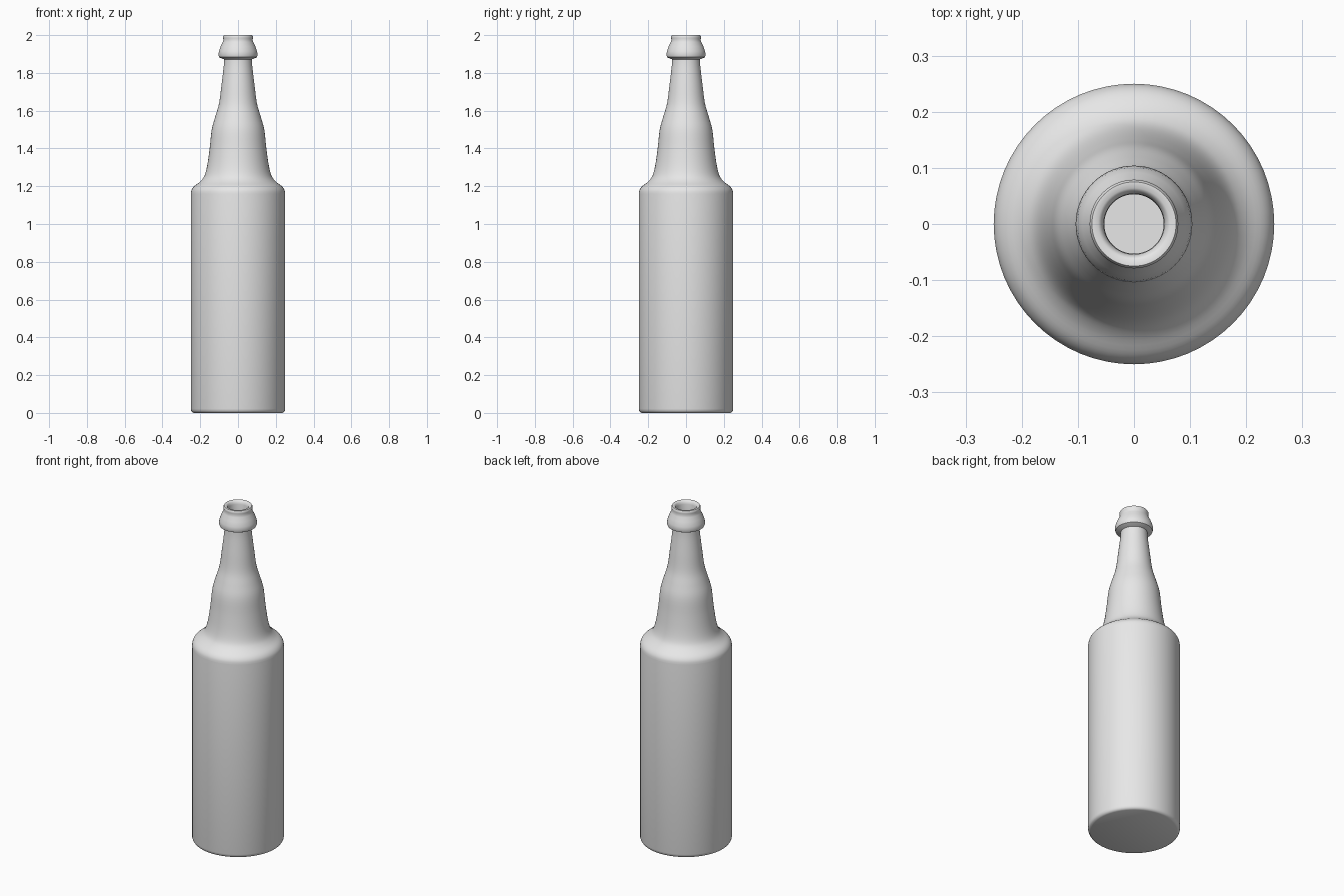
import bpy, bmesh, math
from mathutils import Vector

cube = bpy.data.objects.get("Cube")
if cube:
    bpy.data.objects.remove(cube, do_unlink=True)

SEGMENTS = 64


def make_material(name, value):
    mat = bpy.data.materials.new(name)
    mat.use_nodes = True
    color = (value, value, value, 1)
    mat.diffuse_color = color
    mat.node_tree.nodes["Principled BSDF"].inputs["Base Color"].default_value = color
    return mat


def smooth_curve(points, steps=4):
    """Catmull-Rom curve through (radius, height) points."""
    pts = [Vector(p) for p in points]
    pts = [pts[0]] + pts + [pts[-1]]
    out = []
    for a, b, c, d in zip(pts, pts[1:], pts[2:], pts[3:]):
        for i in range(steps):
            t = i / steps
            out.append(0.5 * (2 * b + (c - a) * t + (2 * a - 5 * b + 4 * c - d) * t * t
                              + (3 * b - a - 3 * c + d) * t ** 3))
    return [tuple(p) for p in out] + [tuple(points[-1])]


def lathe(name, profile, mat):
    bm = bmesh.new()
    verts = [bm.verts.new((r, 0, z)) for r, z in profile]
    edges = [bm.edges.new(pair) for pair in zip(verts, verts[1:])]
    bmesh.ops.spin(bm, geom=verts + edges, cent=(0, 0, 0), axis=(0, 0, 1),
                   angle=math.tau, steps=SEGMENTS, use_merge=True)
    bmesh.ops.remove_doubles(bm, verts=bm.verts[:], dist=0.0001)
    bmesh.ops.recalc_face_normals(bm, faces=bm.faces[:])
    mesh = bpy.data.meshes.new(name)
    bm.to_mesh(mesh)
    bm.free()
    mesh.materials.append(mat)
    obj = bpy.data.objects.new(name, mesh)
    bpy.context.collection.objects.link(obj)
    bpy.ops.object.select_all(action="DESELECT")
    obj.select_set(True)
    bpy.context.view_layer.objects.active = obj
    bpy.ops.object.shade_smooth_by_angle(angle=math.radians(40))
    return obj


# Outer wall: base, straight body, then shoulder and neck
base = [(0, 0), (0.234, 0), (0.243, 0.004), (0.248, 0.012), (0.25, 0.022)]
shoulder = smooth_curve([(0.25, 1.16), (0.246, 1.18), (0.232, 1.2), (0.2, 1.225),
                         (0.178, 1.255), (0.163, 1.31), (0.15, 1.4), (0.139, 1.5),
                         (0.12, 1.57), (0.1, 1.64), (0.087, 1.74), (0.076, 1.83),
                         (0.073, 1.872)])

# Flared lip and rounded mouth
lip = [(0.09, 1.878), (0.1, 1.883), (0.104, 1.895), (0.101, 1.915), (0.092, 1.94),
       (0.081, 1.963), (0.077, 1.975), (0.079, 1.985), (0.079, 1.993), (0.075, 2.0),
       (0.064, 2.0), (0.058, 1.995), (0.054, 1.98)]

# Inner wall follows the outside down to a flat floor
inside = [(r - 0.02, z) for r, z in reversed(shoulder)]
floor = [(0.23, 0.04), (0.215, 0.025), (0, 0.025)]

glass = make_material("pale grey glass", 0.8)
lathe("bottle", base + shoulder + lip + inside + floor, glass)
